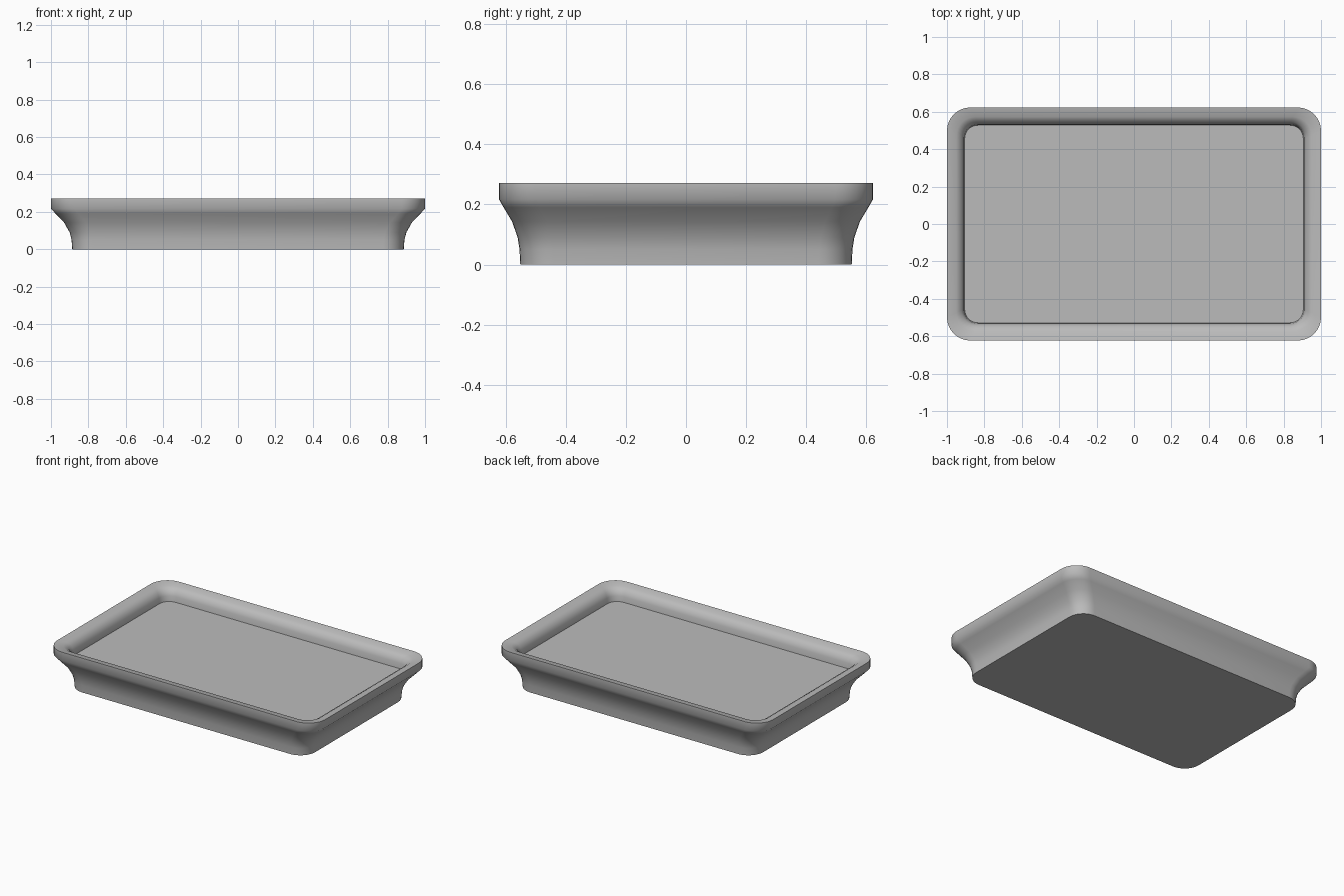
import bpy, bmesh, math

if "Cube" in bpy.data.objects:
    bpy.data.objects.remove(bpy.data.objects["Cube"])

grey = bpy.data.materials.new("plain grey")
grey.use_nodes = True
colour = (0.5, 0.5, 0.5, 1)
grey.diffuse_color = colour
grey.node_tree.nodes["Principled BSDF"].inputs["Base Color"].default_value = colour

HALF_X, HALF_Y, STEPS = 1.0, 0.623, 8


def ring(bm, hx, hy, radius, z):
    """Rounded rectangle of vertices, anticlockwise."""
    verts = []
    for i, (sx, sy) in enumerate([(1, 1), (-1, 1), (-1, -1), (1, -1)]):
        for k in range(STEPS + 1):
            a = math.pi / 2 * (i + k / STEPS)
            verts.append(bm.verts.new((sx * (hx - radius) + radius * math.cos(a),
                                       sy * (hy - radius) + radius * math.sin(a), z)))
    return verts


bm = bmesh.new()
rings = []

# Flared outside: scale of the footprint, height
for scale, z in [(0.886, 0), (0.89, 0.05), (0.9, 0.09), (0.93, 0.143),
                 (0.975, 0.19), (1, 0.217), (1, 0.272)]:
    rings.append(ring(bm, HALF_X * scale, HALF_Y * scale, 0.125 * scale, z))

# Rim and inner wall: inset from the outside, height, corner radius
for inset, z, radius in [(0.05, 0.264, 0.1), (0.078, 0.246, 0.085),
                         (0.09, 0.215, 0.075), (0.095, 0.18, 0.07)]:
    rings.append(ring(bm, HALF_X - inset, HALF_Y - inset, radius, z))

# Skin between the rings, then the underside and the floor
for low, high in zip(rings, rings[1:]):
    for i in range(len(low)):
        j = (i + 1) % len(low)
        bm.faces.new((low[i], low[j], high[j], high[i]))
bm.faces.new(rings[0][::-1])
bm.faces.new(rings[-1])

mesh = bpy.data.meshes.new("tray")
bm.to_mesh(mesh)
bm.free()
mesh.materials.append(grey)
tray = bpy.data.objects.new("tray", mesh)
bpy.context.collection.objects.link(tray)
bpy.context.view_layer.objects.active = tray
tray.select_set(True)
bpy.ops.object.shade_smooth_by_angle(angle=math.radians(50))
